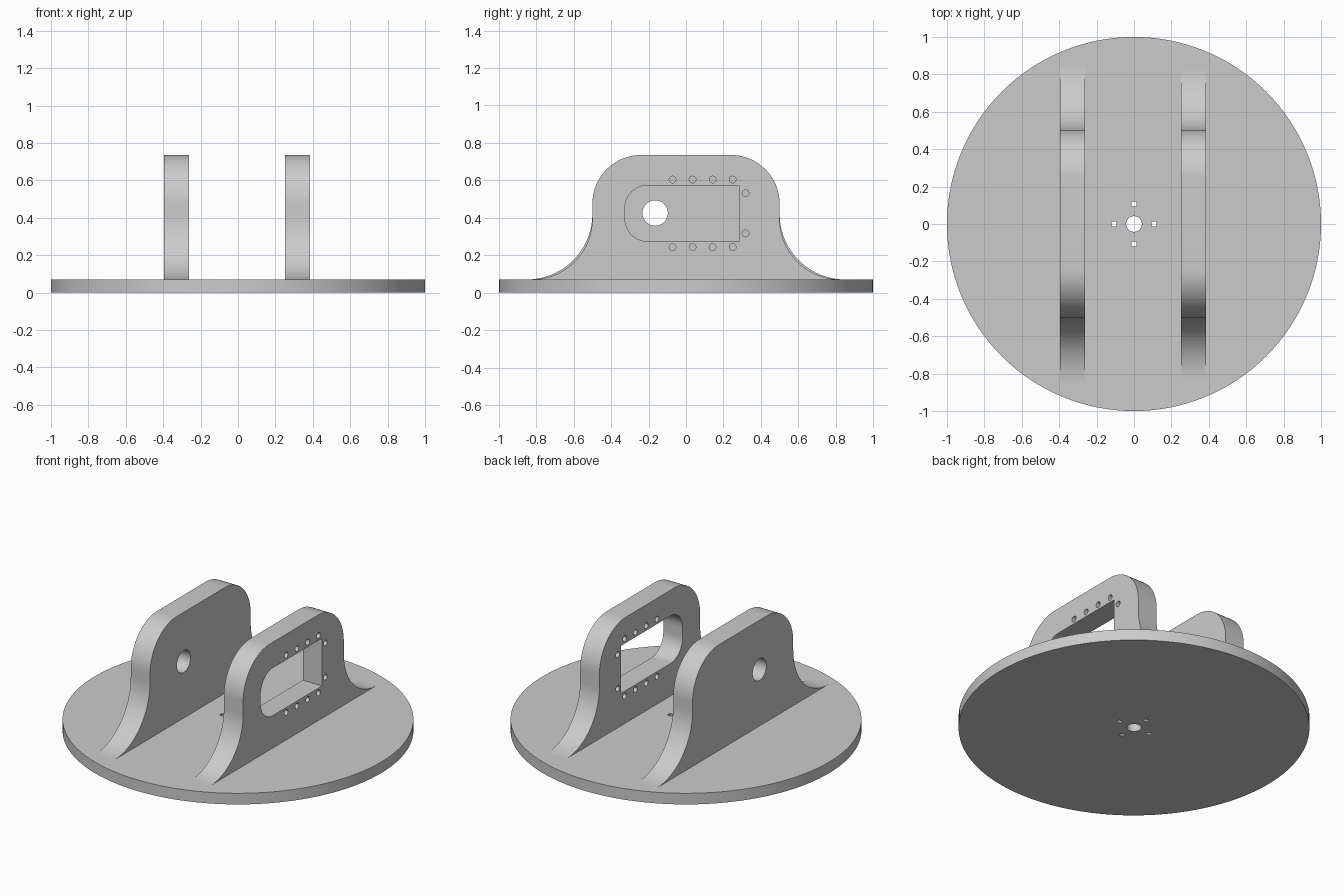
import bpy
import bmesh
from math import sin, cos, pi, radians
from mathutils import Matrix

cube = bpy.data.objects.get("Cube")
if cube:
    bpy.data.objects.remove(cube, do_unlink=True)

grey = bpy.data.materials.new("plain grey")
grey.use_nodes = True
colour = (0.6, 0.6, 0.6, 1)
grey.diffuse_color = colour
grey.node_tree.nodes["Principled BSDF"].inputs["Base Color"].default_value = colour

BASE_TOP = 0.07
THICK = 0.134
# Stands a flat profile upright: profile u, v and depth become y, z and x
UPRIGHT = Matrix(((0, 0, 1, 0), (1, 0, 0, 0), (0, 1, 0, 0), (0, 0, 0, 1)))


def arc(u, v, r, start, end, steps=20):
    angles = [radians(start + (end - start) * i / steps) for i in range(steps + 1)]
    return [(u + r * cos(a), v + r * sin(a)) for a in angles]


def circle(u, v, r, sides=32, turn=0):
    return [(u + r * cos(2 * pi * i / sides + turn), v + r * sin(2 * pi * i / sides + turn))
            for i in range(sides)]


def make_slab(name, outline, holes, depth, matrix):
    """Fill an outline around its holes, then extrude it into a solid slab."""
    bm = bmesh.new()
    edges = []
    for loop in [outline] + holes:
        verts = [bm.verts.new((u, v, 0)) for u, v in loop]
        edges += [bm.edges.new((a, b)) for a, b in zip(verts, verts[1:] + verts[:1])]
    bmesh.ops.triangle_fill(bm, edges=edges, use_beauty=True, normal=(0, 0, 1))
    top = bmesh.ops.extrude_face_region(bm, geom=bm.faces[:], use_keep_orig=True)
    moved = [g for g in top["geom"] if isinstance(g, bmesh.types.BMVert)]
    bmesh.ops.translate(bm, verts=moved, vec=(0, 0, depth))
    bm.transform(matrix)
    bmesh.ops.recalc_face_normals(bm, faces=bm.faces[:])
    mesh = bpy.data.meshes.new(name)
    bm.to_mesh(mesh)
    bm.free()
    mesh.materials.append(grey)
    obj = bpy.data.objects.new(name, mesh)
    bpy.context.collection.objects.link(obj)
    bpy.ops.object.select_all(action="DESELECT")
    obj.select_set(True)
    bpy.context.view_layer.objects.active = obj
    bpy.ops.object.shade_smooth_by_angle(angle=radians(30))


def bracket_outline(flare):
    """Rounded top corners, short straight sides and flared feet sunk into the base."""
    foot = 0.5 + flare
    half = [(foot, BASE_TOP - 0.02)]
    half += arc(foot, BASE_TOP + flare, flare, 270, 180)
    half += arc(0.24, 0.475, 0.26, 0, 90)
    return half + [(-u, v) for u, v in reversed(half)]


# Round base with a centre hole and four small square holes
base_holes = [circle(0, 0, 0.042)]
for u, v in circle(0, 0, 0.107, 4):
    base_holes.append(circle(u, v, 0.019, 4, pi / 4))
make_slab("round_base", circle(0, 0, 1, 128), base_holes, BASE_TOP, Matrix())

# Right bracket with a single shaft hole
make_slab("right_bracket", bracket_outline(0.35), [circle(-0.165, 0.425, 0.068)],
          THICK, Matrix.Translation((-0.396, 0, 0)) @ UPRIGHT)

# Left bracket with a window, rounded at the front, and screw holes around it
window = [(0.284, 0.274), (0.284, 0.573)]
window += arc(-0.206, 0.453, 0.12, 90, 180, 12) + arc(-0.206, 0.394, 0.12, 180, 270, 12)
screws = [(-0.072 + 0.107 * i, v) for i in range(4) for v in (0.243, 0.604)]
screws += [(0.318, 0.316), (0.318, 0.531)]
make_slab("left_bracket", bracket_outline(0.325),
          [window] + [circle(u, v, 0.018, 16) for u, v in screws],
          THICK, Matrix.Translation((0.252, 0, 0)) @ UPRIGHT)
